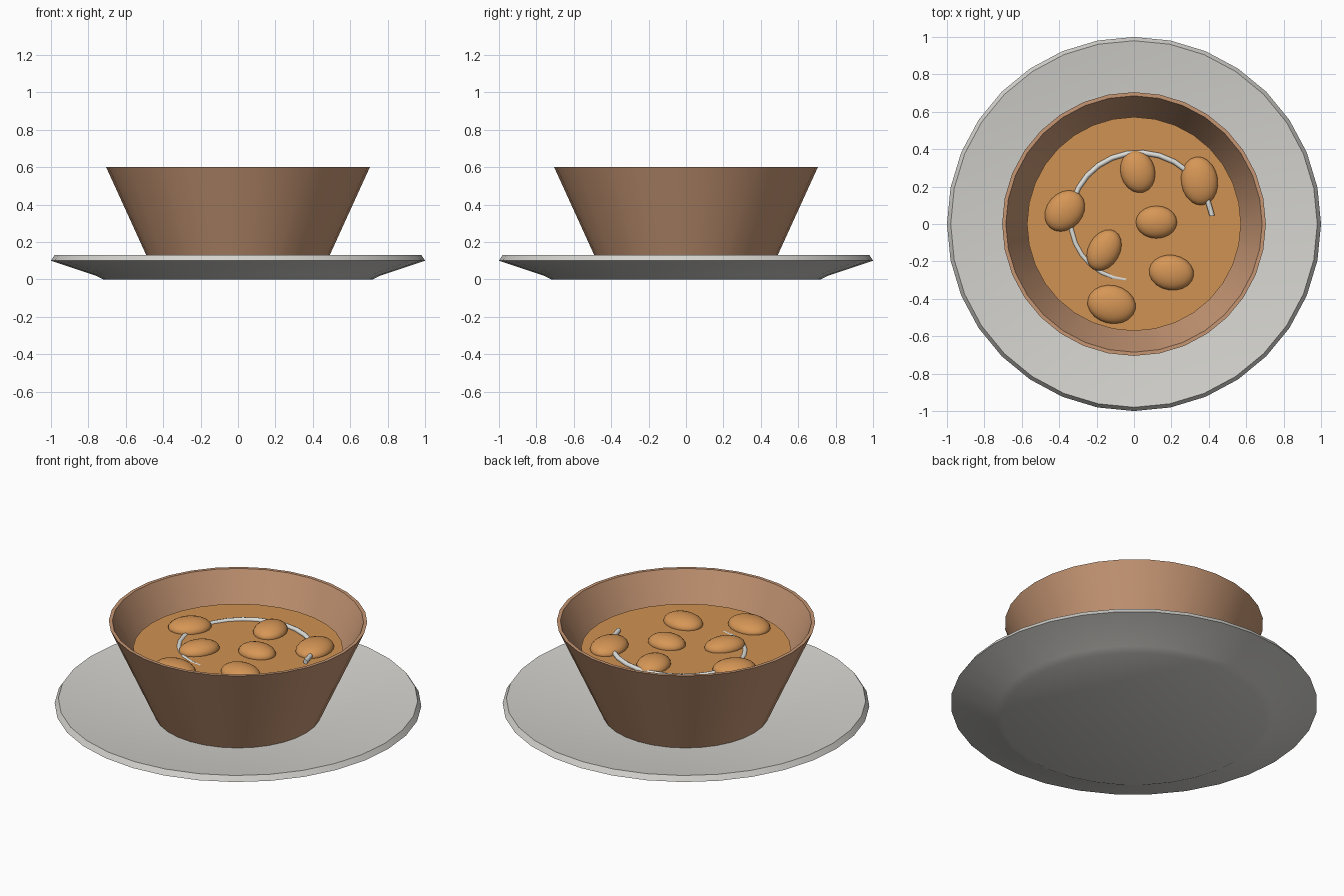
import bpy, bmesh, math
from mathutils import Matrix

if "Cube" in bpy.data.objects:
    bpy.data.objects.remove(bpy.data.objects["Cube"])


def srgb(r, g, b):
    f = lambda c: c / 12.92 if c <= 0.04045 else ((c + 0.055) / 1.055) ** 2.4
    return (f(r / 255), f(g / 255), f(b / 255), 1.0)


def material(name, rgb):
    m = bpy.data.materials.new(name)
    m.diffuse_color = srgb(*rgb)
    m.use_nodes = True
    m.node_tree.nodes["Principled BSDF"].inputs["Base Color"].default_value = m.diffuse_color
    return m


white = material("plate white", (212, 211, 206))
clay = material("bowl clay", (198, 150, 116))
broth = material("broth orange", (208, 146, 82))
dumpling_mat = material("dumpling tan", (214, 150, 86))
cream = material("cream white", (222, 222, 218))


def finish(name, bm, mat, angle=30):
    bmesh.ops.recalc_face_normals(bm, faces=bm.faces)
    mesh = bpy.data.meshes.new(name)
    bm.to_mesh(mesh)
    bm.free()
    mesh.materials.append(mat)
    ob = bpy.data.objects.new(name, mesh)
    bpy.context.collection.objects.link(ob)
    bpy.ops.object.select_all(action='DESELECT')
    ob.select_set(True)
    bpy.context.view_layer.objects.active = ob
    bpy.ops.object.shade_smooth_by_angle(angle=math.radians(angle))
    return ob


def lathe(name, profile, mat, segments=32):
    """Spin an (r, z) profile, starting and ending on the axis."""
    bm = bmesh.new()
    verts = [bm.verts.new((r, 0, z)) for r, z in profile]
    edges = [bm.edges.new(p) for p in zip(verts, verts[1:])]
    bmesh.ops.spin(bm, geom=verts + edges, cent=(0, 0, 0), axis=(0, 0, 1),
                   angle=2 * math.pi, steps=segments, use_duplicate=False)
    bmesh.ops.remove_doubles(bm, verts=bm.verts, dist=1e-4)
    return finish(name, bm, mat)


# Saucer plate with a shallow dished top
lathe("plate", [(0, 0), (0.72, 0), (0.76, 0.02), (1.0, 0.10), (0.98, 0.13),
                (0.45, 0.05), (0, 0.05)], white)

# Tapered bowl with thin walls
lathe("bowl", [(0, 0.045), (0.452, 0.045), (0.705, 0.60), (0.685, 0.60),
               (0.45, 0.09), (0, 0.09)], clay)

# Broth surface inside the bowl
lathe("broth", [(0, 0.32), (0.55, 0.32), (0.572, 0.44), (0, 0.44)], broth)

# Dumplings: x, y, long half-axis, short half-axis, rotation in degrees
dumplings = [(0.02, 0.28, 0.115, 0.092, 105), (0.35, 0.23, 0.130, 0.098, 98),
             (-0.37, 0.07, 0.120, 0.096, 48), (0.12, 0.01, 0.110, 0.087, 0),
             (-0.16, -0.14, 0.117, 0.084, 60), (0.20, -0.26, 0.120, 0.094, -8),
             (-0.12, -0.43, 0.130, 0.102, -12)]
for i, (x, y, a, b, rot) in enumerate(dumplings, 1):
    bm = bmesh.new()
    m = (Matrix.Translation((x, y, 0.443)) @ Matrix.Rotation(math.radians(rot), 4, 'Z')
         @ Matrix.Diagonal((a, b, 0.05, 1)))
    bmesh.ops.create_uvsphere(bm, u_segments=20, v_segments=12, radius=1, matrix=m)
    finish(f"dumpling_{i}", bm, dumpling_mat, 60)

# Cream swirl: a spiral tube sinking into the broth
bm = bmesh.new()
rings, sides, tube = 21, 8, 0.014
prev = None
for i in range(rings):
    t = i / (rings - 1)
    ang = math.radians(6 + 256 * t)
    r, z = 0.42 - 0.12 * t, 0.452 - 0.024 * t
    ring = []
    for k in range(sides):
        p = 2 * math.pi * k / sides
        rr = r + tube * math.cos(p)
        ring.append(bm.verts.new((rr * math.cos(ang), rr * math.sin(ang),
                                  z + tube * math.sin(p))))
    if prev:
        for k in range(sides):
            n = (k + 1) % sides
            bm.faces.new((prev[k], prev[n], ring[n], ring[k]))
    if i in (0, rings - 1):
        bm.faces.new(ring)
    prev = ring
finish("cream_swirl", bm, cream, 50)
